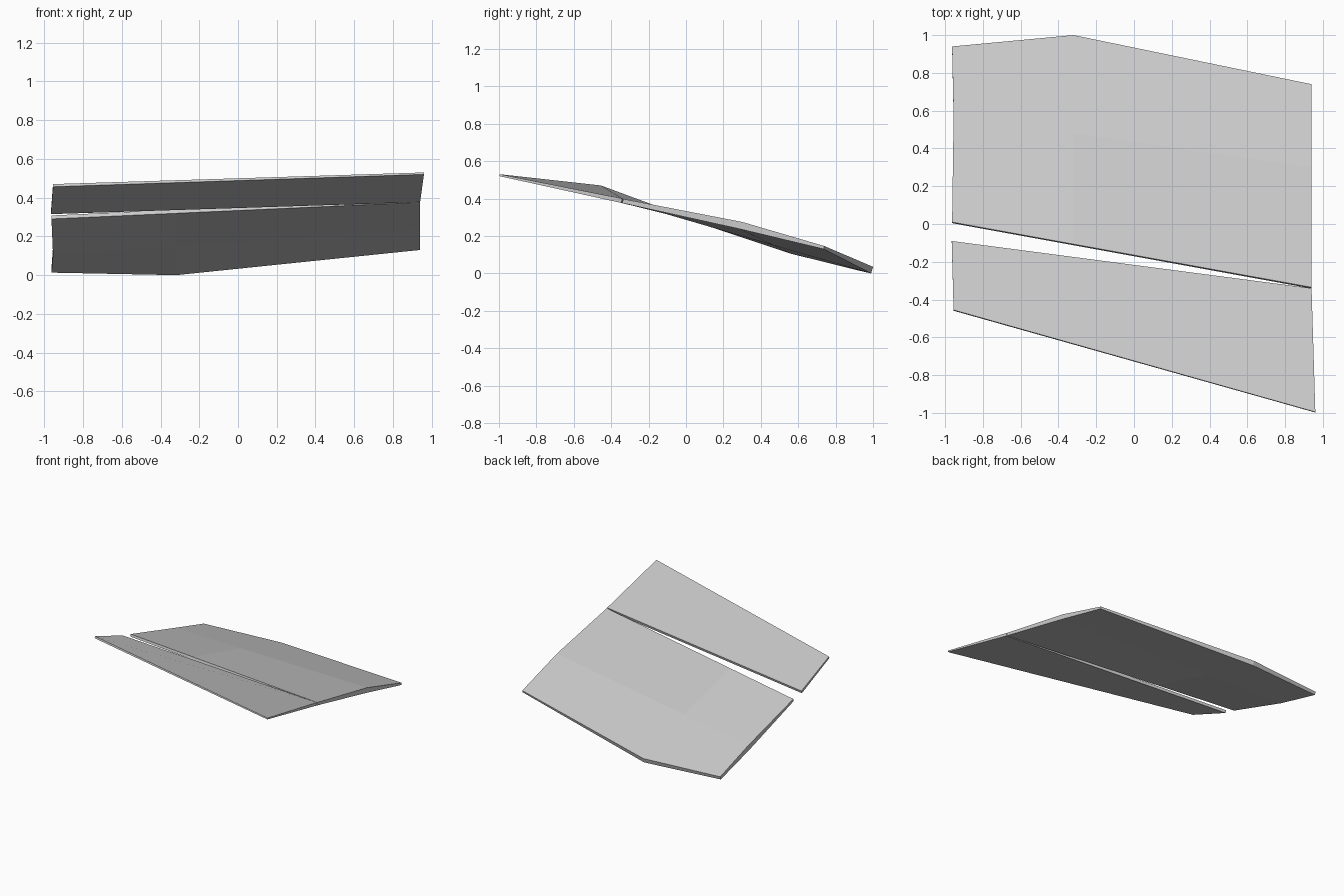
import bpy
import bmesh
from mathutils import Vector

old = bpy.data.objects.get("Cube")
if old:
    bpy.data.objects.remove(old, do_unlink=True)

grey = bpy.data.materials.new("light grey")
grey.use_nodes = True
colour = (0.6, 0.6, 0.6, 1)
grey.diffuse_color = colour
grey.node_tree.nodes["Principled BSDF"].inputs["Base Color"].default_value = colour


def panel(name, rows):
    """Closed thin plate from a grid of stations (x, y, top z, underside z)."""
    bm = bmesh.new()
    top = [[bm.verts.new((x, y, zt)) for x, y, zt, zb in r] for r in rows]
    low = [[bm.verts.new((x, y - 0.3 * (zt - zb), zb)) for x, y, zt, zb in r] for r in rows]
    n, m = len(rows), len(rows[0])
    for j in range(n - 1):
        for i in range(m - 1):
            for g in (top, low):
                bm.faces.new((g[j][i], g[j][i + 1], g[j + 1][i + 1], g[j + 1][i]))
    # Rim between the upper and lower skins
    rim = [(0, i) for i in range(m)] + [(j, m - 1) for j in range(1, n)]
    rim += [(n - 1, i) for i in range(m - 2, -1, -1)] + [(j, 0) for j in range(n - 2, 0, -1)]
    for (a, b), (c, d) in zip(rim, rim[1:] + rim[:1]):
        bm.faces.new((top[a][b], low[a][b], low[c][d], top[c][d]))
    bmesh.ops.recalc_face_normals(bm, faces=bm.faces)
    mesh = bpy.data.meshes.new(name)
    bm.to_mesh(mesh)
    bm.free()
    mesh.materials.append(grey)
    obj = bpy.data.objects.new(name, mesh)
    bpy.context.collection.objects.link(obj)
    return obj


def span(a, b):
    """Row of three stations, the middle one below the peak of the rear edge."""
    a, b = Vector(a), Vector(b)
    return [a, a.lerp(b, 0.337), b]


# Main panel: front edge, thick ridge, bent rear edge
panel("main_panel", [
    span((-0.963, 0.01, 0.308, 0.29), (0.94, -0.335, 0.398, 0.376)),
    span((-0.955, 0.57, 0.147, 0.106), (0.94, 0.30, 0.275, 0.237)),
    [(-0.963, 0.94, 0.037, 0.013), (-0.32, 1.0, 0.035, 0.0), (0.94, 0.74, 0.146, 0.13)],
])

# Narrow front flap, meeting the main panel at one end
panel("front_flap", [
    [(-0.955, -0.455, 0.47, 0.456), (0.96, -0.995, 0.53, 0.52)],
    [(-0.965, -0.09, 0.335, 0.315), (0.94, -0.34, 0.40, 0.377)],
])
